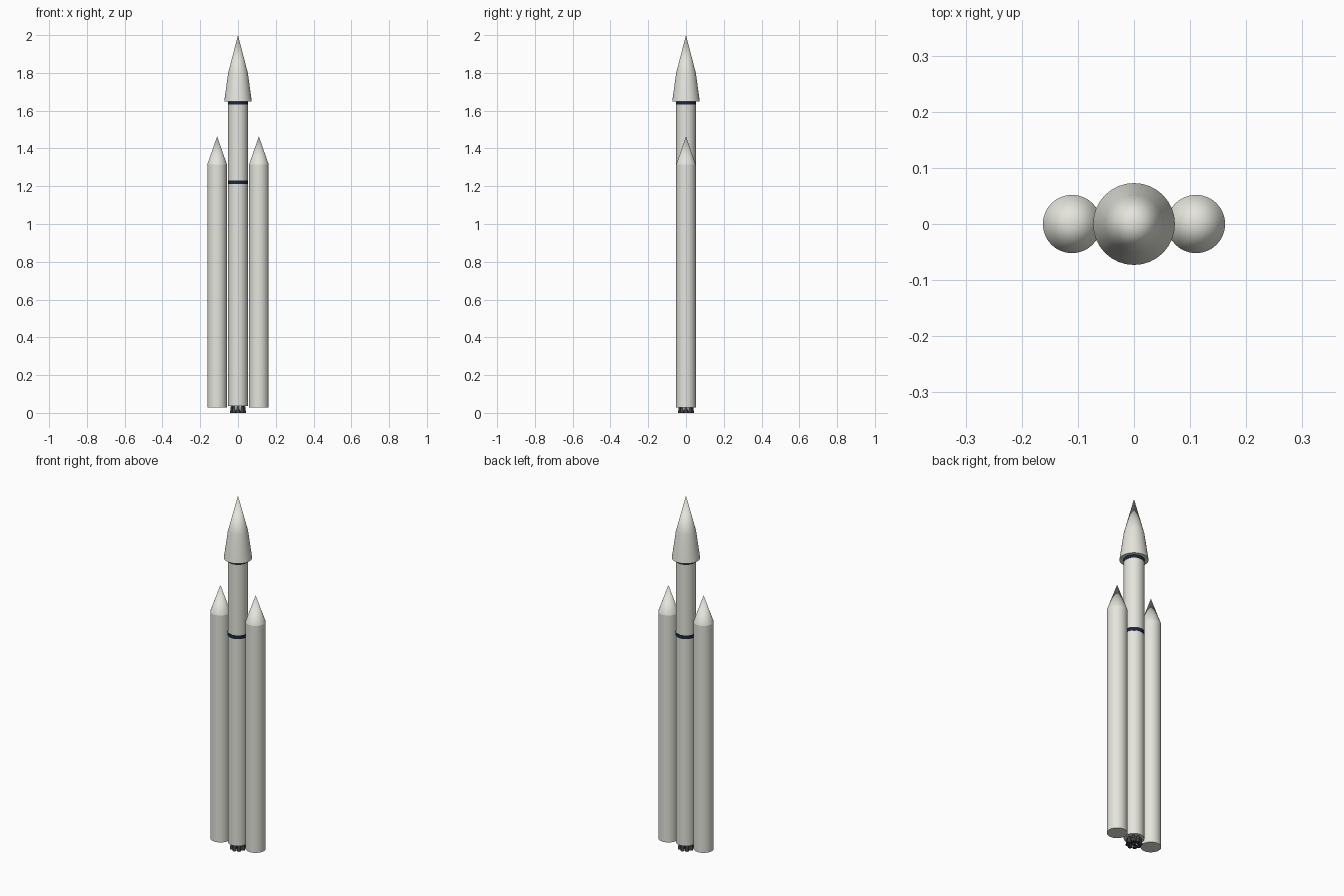
import bpy, bmesh, math

if "Cube" in bpy.data.objects:
    bpy.data.objects.remove(bpy.data.objects["Cube"])

def material(name, rgb):
    m = bpy.data.materials.new(name)
    m.diffuse_color = (*rgb, 1.0)
    m.use_nodes = True
    m.node_tree.nodes["Principled BSDF"].inputs["Base Color"].default_value = m.diffuse_color
    return m

WHITE = material("warm_white", (0.78, 0.78, 0.72))
NAVY = material("dark_navy", (0.012, 0.02, 0.045))
METAL = material("engine_grey", (0.05, 0.055, 0.06))

def lathe(name, profile, mat, x=0.0, y=0.0, sides=32):
    """Revolve (radius, z) points about a vertical axis; close open ends."""
    bm = bmesh.new()
    rings = []
    for r, z in profile:
        if r == 0:
            rings.append([bm.verts.new((x, y, z))])
        else:
            rings.append([bm.verts.new((x + r * math.cos(2 * math.pi * i / sides),
                                        y + r * math.sin(2 * math.pi * i / sides), z))
                          for i in range(sides)])
    for a, b in zip(rings, rings[1:]):
        for i in range(sides):
            j = (i + 1) % sides
            if len(b) == 1:
                bm.faces.new((a[i], a[j], b[0]))
            else:
                bm.faces.new((a[i], a[j], b[j], b[i]))
    for ring in (rings[0], rings[-1]):
        if len(ring) > 1:
            bm.faces.new(ring)
    bmesh.ops.recalc_face_normals(bm, faces=bm.faces)
    me = bpy.data.meshes.new(name)
    bm.to_mesh(me)
    bm.free()
    me.materials.append(mat)
    ob = bpy.data.objects.new(name, me)
    bpy.context.collection.objects.link(ob)
    bpy.ops.object.select_all(action='DESELECT')
    ob.select_set(True)
    bpy.context.view_layer.objects.active = ob
    bpy.ops.object.shade_smooth_by_angle(angle=math.radians(20))
    return ob

# Central body and payload fairing
lathe("core_stage", [(0.052, 0.037), (0.052, 1.65)], WHITE)
lathe("payload_fairing", [(0.073, 1.648), (0.052, 1.80), (0, 2.0)], WHITE)

# Dark painted bands
for name, z0, z1 in (("interstage_band", 1.211, 1.231), ("fairing_band", 1.632, 1.648)):
    lathe(name, [(0.0532, z0), (0.0532, z1)], NAVY)

# Side boosters with conical noses
for side, x in (("left", -0.1105), ("right", 0.1105)):
    lathe(side + "_booster", [(0.052, 0.028), (0.052, 1.315)], WHITE, x)
    lathe(side + "_booster_nose", [(0.052, 1.315), (0, 1.464)], WHITE, x)

# Engine cluster: one in the middle, eight around it
spots = [(0, 0)] + [(0.031 * math.cos(k * math.pi / 4), 0.031 * math.sin(k * math.pi / 4))
                    for k in range(8)]
for n, (x, y) in enumerate(spots):
    lathe("engine_bell_%d" % n, [(0.0115, 0.0), (0.007, 0.038)], METAL, x, y, 16)
